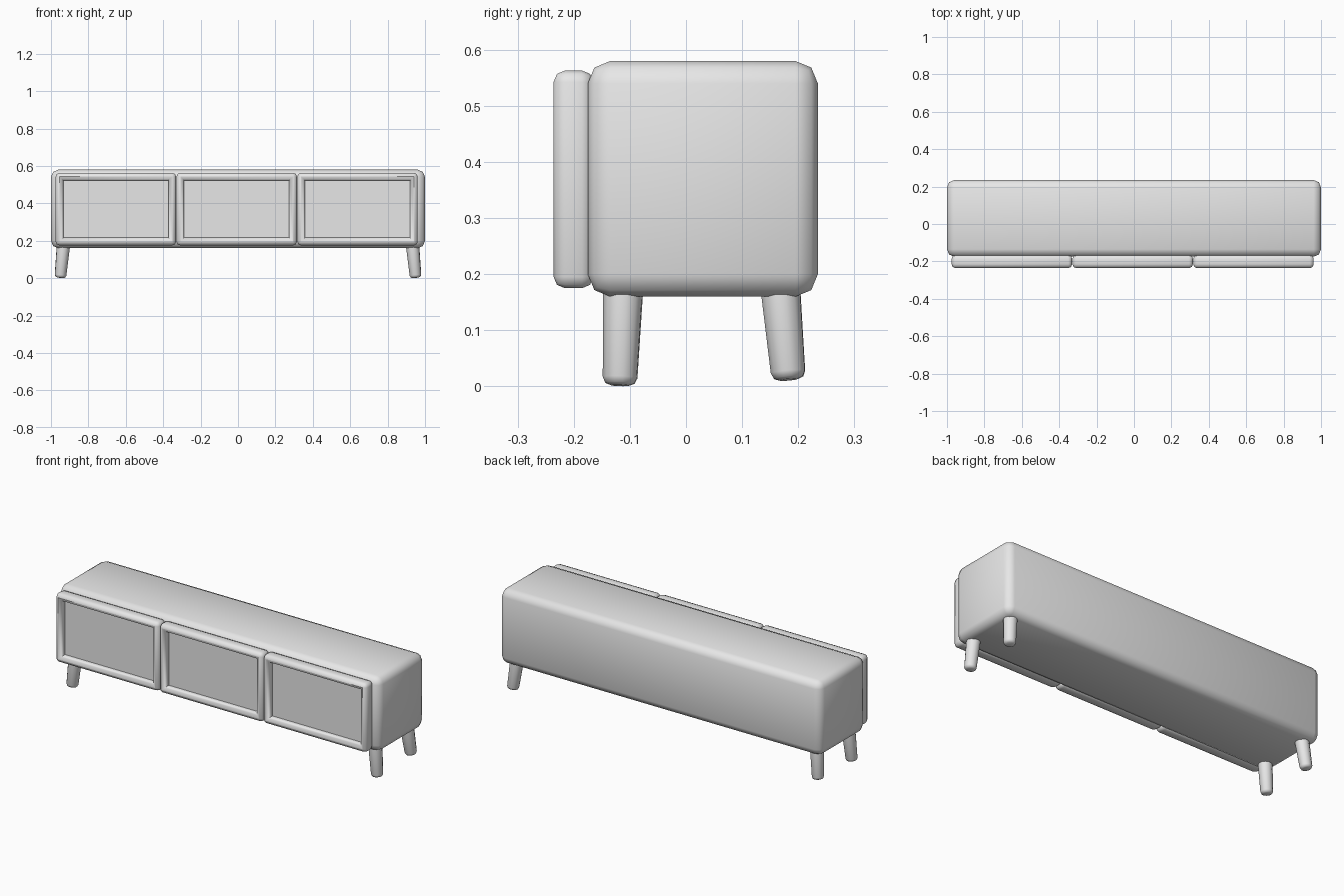
import bpy, bmesh
from mathutils import Vector, Matrix

if "Cube" in bpy.data.objects:
    bpy.data.objects.remove(bpy.data.objects["Cube"], do_unlink=True)

grey = bpy.data.materials.new("light grey")
grey.use_nodes = True
grey.diffuse_color = (0.8, 0.8, 0.8, 1)
grey.node_tree.nodes["Principled BSDF"].inputs["Base Color"].default_value = (0.8, 0.8, 0.8, 1)


def finish(bm, name):
    """Turn a bmesh into a smooth-shaded grey object."""
    bmesh.ops.recalc_face_normals(bm, faces=bm.faces[:])
    mesh = bpy.data.meshes.new(name)
    bm.to_mesh(mesh)
    bm.free()
    mesh.materials.append(grey)
    obj = bpy.data.objects.new(name, mesh)
    bpy.context.collection.objects.link(obj)
    bpy.ops.object.select_all(action="DESELECT")
    obj.select_set(True)
    bpy.context.view_layer.objects.active = obj
    bpy.ops.object.shade_smooth_by_angle(angle=0.87)
    return obj


def box(low, high):
    low, high = Vector(low), Vector(high)
    bm = bmesh.new()
    bmesh.ops.create_cube(bm, size=1, matrix=Matrix.Translation((low + high) / 2)
                          @ Matrix.Diagonal((*(high - low), 1)))
    return bm


def round_edges(bm, edges, width):
    bmesh.ops.bevel(bm, geom=edges, offset=width, segments=2, profile=0.5,
                    affect="EDGES", clamp_overlap=True)


# Cabinet body
body = box((-1, -0.175, 0.16), (1, 0.235, 0.58))
round_edges(body, body.edges[:], 0.04)
finish(body, "cabinet_body")

# Three doors, each a rounded frame around a recessed panel
DOOR_WIDTH = 0.646
for i, side in enumerate(("right", "middle", "left")):
    x = -0.975 + i * DOOR_WIDTH
    door = box((x, -0.236, 0.175), (x + DOOR_WIDTH - 0.002, -0.165, 0.563))
    outer = door.edges[:]
    panel = min(door.faces, key=lambda f: f.calc_center_median().y)
    bmesh.ops.inset_region(door, faces=[panel], thickness=0.058)
    rim = list(panel.edges)
    moved = bmesh.ops.extrude_discrete_faces(door, faces=[panel])["faces"]
    bmesh.ops.translate(door, verts=moved[0].verts[:], vec=(0, 0.032, 0))
    rim = [e for e in door.edges if e.is_valid and e not in outer
           and all(abs(v.co.y + 0.236) < 1e-4 for v in e.verts)
           and any(abs(f.normal.y) < 0.5 for f in e.link_faces)]
    door.normal_update()
    rim = [e for e in door.edges if e not in outer
           and all(abs(v.co.y + 0.236) < 1e-4 for v in e.verts)
           and any(abs(f.normal.y) < 0.5 for f in e.link_faces)]
    round_edges(door, outer + rim, 0.025)
    finish(door, side + "_door")


# Splayed tapered legs with rounded feet
def leg(name, foot, top):
    foot, top = Vector(foot), Vector(top)
    axis = top - foot
    bm = bmesh.new()
    bmesh.ops.create_cone(bm, cap_ends=True, segments=12, radius1=0.031,
                          radius2=0.037, depth=axis.length)
    foot_rim = [e for e in bm.edges if all(v.co.z < 0 for v in e.verts)]
    round_edges(bm, foot_rim, 0.014)
    turn = axis.to_track_quat("Z", "Y").to_matrix().to_4x4()
    bm.transform(Matrix.Translation((foot + top) / 2) @ turn)
    finish(bm, name)


for side, sx in (("right", -1), ("left", 1)):
    leg("front_" + side + "_leg", (sx * 0.95, -0.118, 0.002), (sx * 0.931, -0.111, 0.2))
    leg("back_" + side + "_leg", (sx * 0.95, 0.183, 0.012), (sx * 0.931, 0.166, 0.2))
